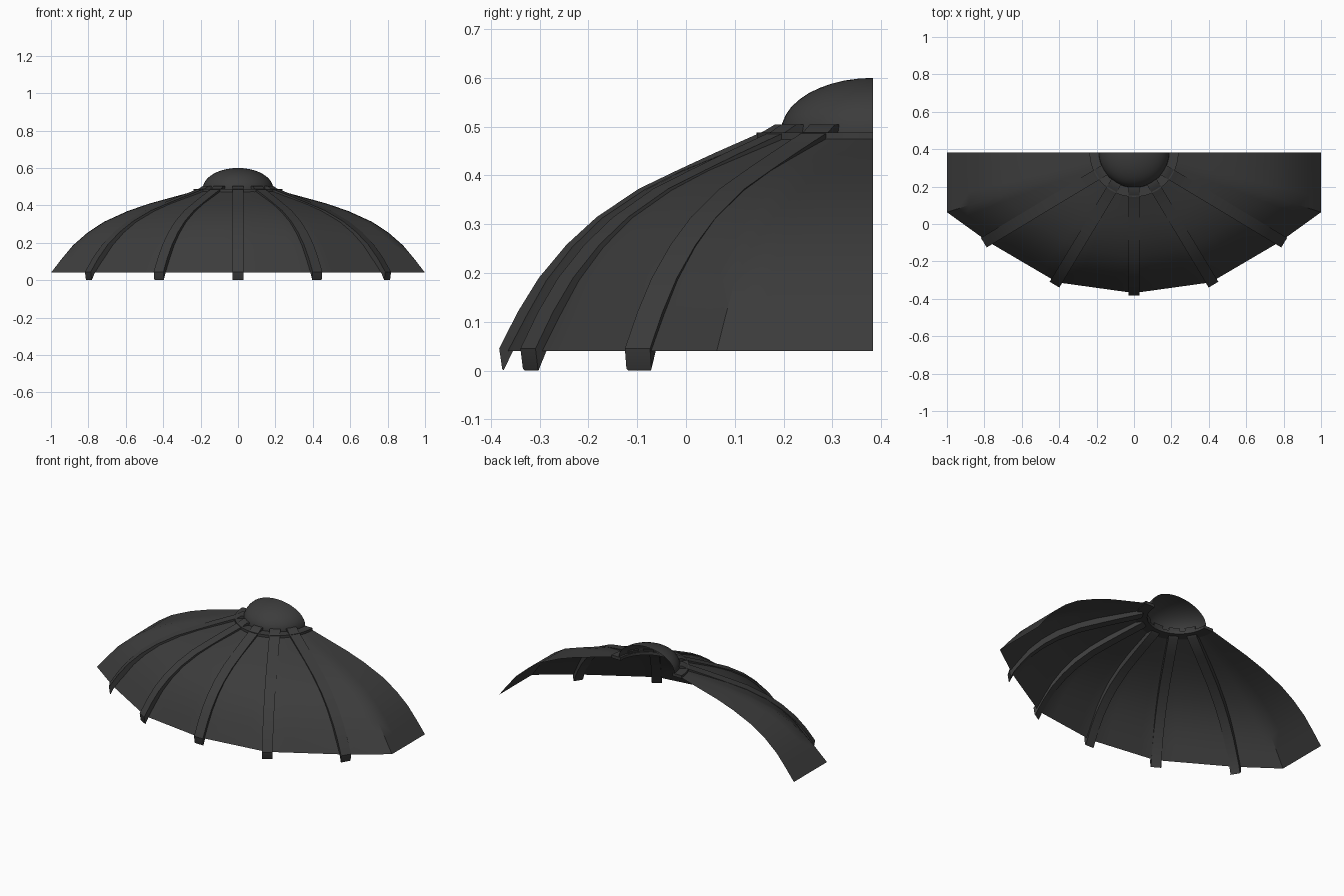
import bpy, math

if "Cube" in bpy.data.objects:
    bpy.data.objects.remove(bpy.data.objects["Cube"])

YC = 0.383  # open back plane, centre of the half dome
mat = bpy.data.materials.new("dark_grey")
mat.diffuse_color = (0.045, 0.045, 0.045, 1)
mat.use_nodes = True
mat.node_tree.nodes["Principled BSDF"].inputs["Base Color"].default_value = mat.diffuse_color


def make(name, verts, faces, angle=35):
    me = bpy.data.meshes.new(name)
    me.from_pydata(verts, [], faces)
    me.update()
    me.materials.append(mat)
    ob = bpy.data.objects.new(name, me)
    bpy.context.collection.objects.link(ob)
    bpy.ops.object.select_all(action='DESELECT')
    ob.select_set(True)
    bpy.context.view_layer.objects.active = ob
    bpy.ops.object.mode_set(mode='EDIT')
    bpy.ops.mesh.select_all(action='SELECT')
    bpy.ops.mesh.normals_make_consistent(inside=False)
    bpy.ops.object.mode_set(mode='OBJECT')
    bpy.ops.object.shade_smooth_by_angle(angle=math.radians(angle))
    return ob


def grid(rows, closed=False):
    """Quad sheet from equal-length rows of points."""
    n = len(rows[0])
    verts = [p for row in rows for p in row]
    faces = []
    for i in range(len(rows) - 1):
        for j in range(n if closed else n - 1):
            k = (j + 1) % n
            faces.append((i*n + j, i*n + k, (i+1)*n + k, (i+1)*n + j))
    return verts, faces


def half_lathe(name, profile, closed=False, steps=24):
    rows = []
    for i in range(steps + 1):
        a = math.pi * i / steps
        rows.append([(r*math.cos(a), YC - r*math.sin(a), z) for r, z in profile])
    v, f = grid(rows, closed)
    if closed:
        n = len(profile)
        f += [tuple(range(n)), tuple(range(steps*n, steps*n + n))]
    return make(name, v, f)


# Canopy: round at the crown, faceted at the hem
quarter = [(1, 0), (1, 0.32), (0.785, 0.475), (0.41, 0.695)]
hem = quarter + [(0, 0.752)] + [(-x, d) for x, d in reversed(quarter)]
profile = [(1, .04), (.925, .115), (.85, .185), (.75, .253), (.635, .312),
           (.47, .37), (.32, .41), (.17, .442), (0, .478)]
rows = []
for k in range(len(hem) - 1):
    for s in range(5 if k == len(hem) - 2 else 4):
        t = s / 4
        ex, ed = [a + (b - a)*t for a, b in zip(hem[k], hem[k+1])]
        phi = math.atan2(ed, ex)
        ix, idp = .225*math.cos(phi), .225*math.sin(phi)
        rows.append([(ix + (ex-ix)*f, YC - (idp + (ed-idp)*f), z) for f, z in profile])
make("canopy", *grid(rows), angle=40)

# Ribs: curved bars of rectangular section running from crown to hem
top = [(1, .045), (.93, .12), (.85, .19), (.745, .258), (.63, .315),
       (.47, .373), (.32, .412), (.18, .447), (0, .49)]


def rib(name, angle, reach):
    a = math.radians(angle)
    ca, sa = math.cos(a), math.sin(a)
    curve = [(.225 + (reach - .225)*f, z) for f, z in top]
    outer = [(reach - .006, .004)] + curve + [(.2, .505), (.172, .505)]
    inner = [(reach - .009, 0)]
    inner += [(r - .014, z - .03) for r, z in curve[1:]] + [(.2, .47), (.185, .47), (.172, .47)]
    sections = []
    for (r1, z1), (r2, z2) in zip(outer, [inner[0], (reach - .028, .04)] + inner[1:]):
        sec = []
        for r, z, w in ((r1, z1, -.03), (r1, z1, .03), (r2, z2, .027), (r2, z2, -.027)):
            sec.append((r*ca - w*sa, YC - r*sa - w*ca, z))
        sections.append(sec)
    v, f = grid(sections, True)
    f += [(0, 1, 2, 3), tuple(range(len(v) - 4, len(v)))]
    make(name, v, f)


rib("front_rib", 90, .766)
for side, flip in (("right", False), ("left", True)):
    for label, ang, reach in (("inner_rib", 59, .825), ("outer_rib", 31, .937)):
        rib(side + "_" + label, 180 - ang if flip else ang, reach)

# Crown collar and hollow cap
half_lathe("crown_collar", [(.175, .47), (.238, .47), (.238, .488), (.175, .488)], True)
cap = [(.188, .47)]
for i in range(11):
    b = math.pi/2 * i/10
    cap.append((max(.188*math.cos(b), .0005), .49 + .11*math.sin(b)))
half_lathe("cap", cap)
